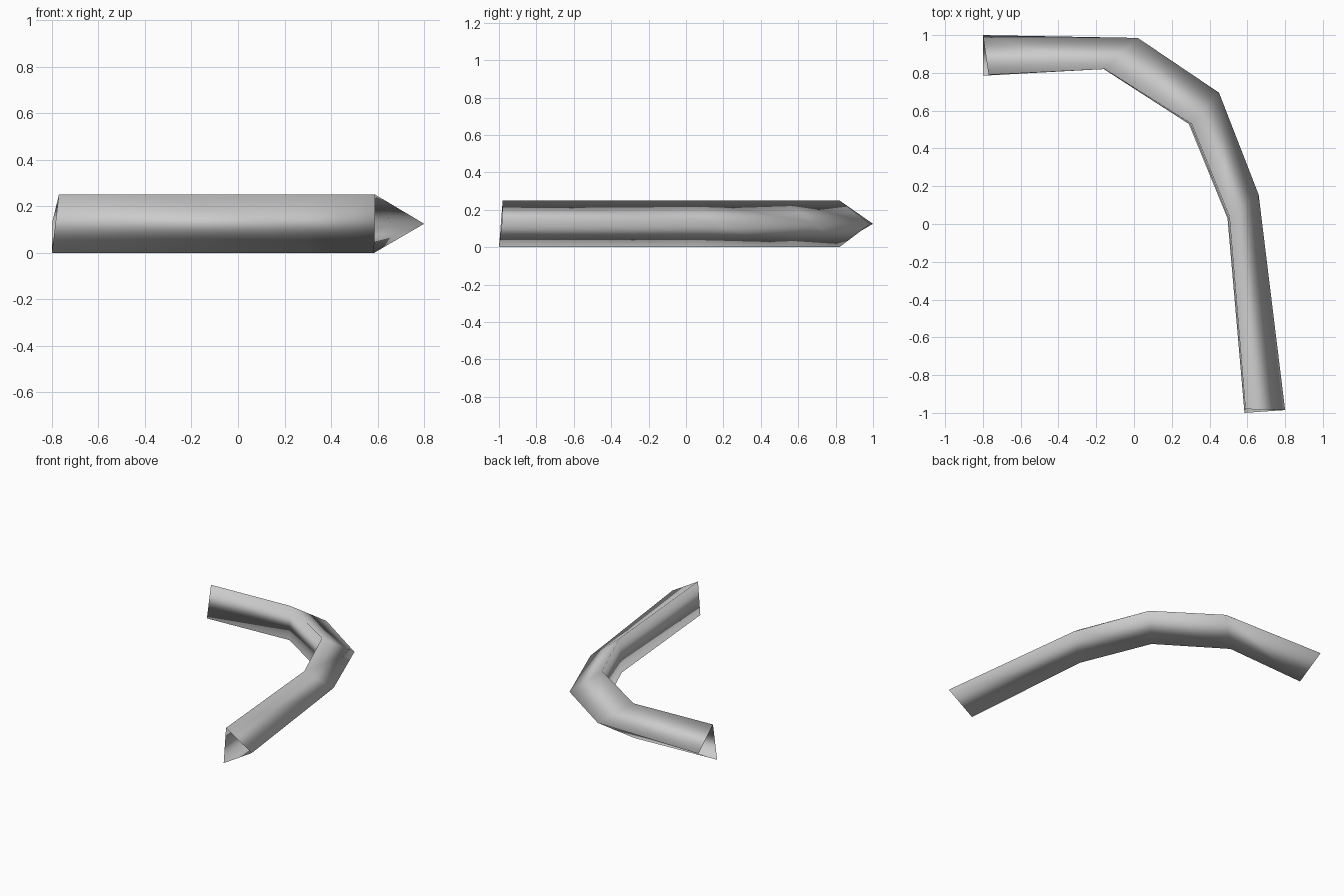
import bpy
import bmesh

# Remove the default object
default = bpy.data.objects.get("Cube")
if default:
    bpy.data.objects.remove(default, do_unlink=True)


def make_material(name, color):
    material = bpy.data.materials.new(name)
    material.use_nodes = True
    material.diffuse_color = color
    for node in material.node_tree.nodes:
        if node.type == "BSDF_PRINCIPLED":
            node.inputs["Base Color"].default_value = color
    return material


def build_tube(name, rails, material):
    """Skin an open tube between rails, each given as (height, plan points)."""
    bm = bmesh.new()
    lines = [[bm.verts.new((x, y, height)) for x, y in points]
             for height, points in rails]
    for index, line in enumerate(lines):
        following = lines[(index + 1) % len(lines)]
        for step in range(len(line) - 1):
            bm.faces.new((line[step], line[step + 1],
                          following[step + 1], following[step]))
    bmesh.ops.recalc_face_normals(bm, faces=bm.faces[:])
    for face in bm.faces:
        face.smooth = True
    mesh = bpy.data.meshes.new(name)
    bm.to_mesh(mesh)
    bm.free()
    mesh.materials.append(material)
    tube = bpy.data.objects.new(name, mesh)
    bpy.context.collection.objects.link(tube)
    return tube


# Long edges of the bent tube, from the back left end to the front right end
outer_edge = [(-0.8, 1), (0.02, 0.985), (0.45, 0.695), (0.66, 0.155), (0.8, -0.985)]
upper_inner_edge = [(-0.77, 0.79), (-0.155, 0.82), (0.305, 0.53), (0.505, 0.04), (0.59, -0.98)]
lower_inner_edge = [(-0.8, 0.785), (-0.16, 0.82), (0.29, 0.53), (0.495, 0.03), (0.585, -1)]

# Triangular tube, open at both ends and shaded smooth all round
height = 0.25
grey = make_material("plain grey", (0.6, 0.6, 0.6, 1))
build_tube("bent_triangular_tube",
           [(height / 2, outer_edge),
            (height, upper_inner_edge),
            (0, lower_inner_edge)], grey)
